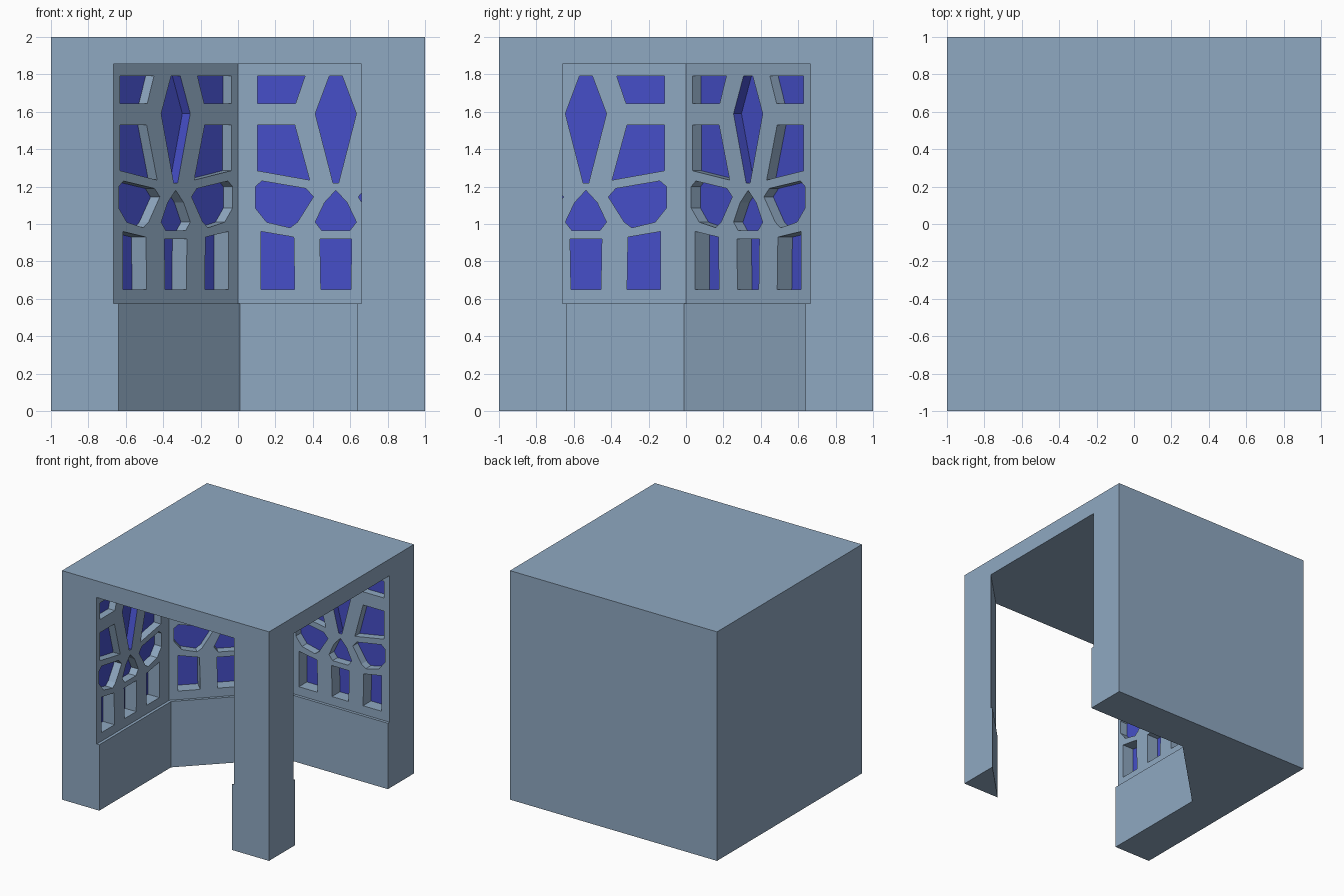
import bpy, bmesh
from mathutils import Vector

if "Cube" in bpy.data.objects:
    bpy.data.objects.remove(bpy.data.objects["Cube"])


def material(name, rgb):
    m = bpy.data.materials.new(name)
    m.diffuse_color = (*rgb, 1)
    m.use_nodes = True
    m.node_tree.nodes["Principled BSDF"].inputs["Base Color"].default_value = m.diffuse_color
    return m


STONE = material("blue grey stone", (0.275, 0.393, 0.534))
GLASS = material("deep blue panel", (0.061, 0.078, 0.58))


def finish(name, bm):
    bmesh.ops.recalc_face_normals(bm, faces=bm.faces)
    me = bpy.data.meshes.new(name)
    bm.to_mesh(me)
    bm.free()
    me.materials.append(STONE)
    me.materials.append(GLASS)
    ob = bpy.data.objects.new(name, me)
    bpy.context.collection.objects.link(ob)
    return ob


def prism(bm, near, far, side_mat=0, far_mat=0):
    """Closed prism between two matching loops of points."""
    a = [bm.verts.new(p) for p in near]
    b = [bm.verts.new(p) for p in far]
    bm.faces.new(a).material_index = side_mat
    bm.faces.new(b).material_index = far_mat
    for i in range(len(a)):
        j = (i + 1) % len(a)
        bm.faces.new((a[i], a[j], b[j], b[i])).material_index = side_mat


def room(name, plan, z0, z1):
    bm = bmesh.new()
    prism(bm, [(x, y, z0) for x, y in plan], [(x, y, z1) for x, y in plan])
    return finish(name, bm)


# Solid corner block
bm = bmesh.new()
bmesh.ops.create_cube(bm, size=2)
bmesh.ops.translate(bm, verts=bm.verts, vec=(0, 0, 1))
block = finish("corner_block", bm)

# Faceted room, open to front and right, with a slightly proud base course
lower = room("lower_room_cutter", [(-.64, -1.2), (-.64, -.01), (.01, .64), (1.2, .64),
                                   (1.2, -.44), (.44, -1.2)], -.2, 1.0)
upper = room("upper_room_cutter", [(-.665, -1.2), (-.665, 0), (0, .665), (1.2, .665),
                                   (1.2, -.46), (.46, -1.2)], .575, 1.855)

# Lattice openings: (outline as distance from centre line and height, depth)
SIDE = [
    ([(-.42, 1.79), (-.165, 1.79), (-.215, 1.645), (-.42, 1.645)], .063),
    ([(-.42, 1.53), (-.22, 1.53), (-.14, 1.235), (-.42, 1.285)], .067),
    ([(-.43, 1.20), (-.395, 1.23), (-.16, 1.19), (-.12, 1.145), (-.205, 1.01),
      (-.245, .98), (-.37, 1.01), (-.43, 1.085)], .07),
    ([(-.40, .96), (-.225, .93), (-.22, .65), (-.40, .65)], .11),
]
DIAMOND = ([(-.035, 1.79), (.035, 1.79), (.11, 1.59), (.015, 1.22), (-.015, 1.22), (-.11, 1.59)], .06)
MIDDLE = [
    ([(0, 1.18), (.06, 1.115), (.11, 1.01), (.075, .965), (-.075, .965), (-.11, 1.01), (-.06, 1.115)], .07),
    ([(-.085, .92), (.085, .92), (.08, .65), (-.08, .65)], .11),
]
mirrored = [([(-u, z) for u, z in o], d) for o, d in SIDE]

# Three panelled walls: centre, direction along wall, direction into the room
WALLS = [
    (Vector((-.665, -.535, 0)), Vector((0, 1, 0)), Vector((1, 0, 0))),
    (Vector((-.333, .332, 0)), Vector((1, 1, 0)).normalized(), Vector((1, -1, 0)).normalized()),
    (Vector((.523, .665, 0)), Vector((1, 0, 0)), Vector((0, -1, 0))),
]
bm = bmesh.new()
for c, along, out in WALLS:
    for outline, depth in SIDE + mirrored + MIDDLE + [DIAMOND]:
        pts = [c + along * u + Vector((0, 0, z)) for u, z in outline]
        sides = 1 if outline is DIAMOND[0] else 0
        prism(bm, [p + out * .03 for p in pts], [p - out * depth for p in pts], sides, 1)
pockets = finish("lattice_cutter", bm)

# Carve, bake and discard the cutters
cutters = (lower, upper, pockets)
for cutter in cutters:
    cutter.hide_render = True
    mod = block.modifiers.new(cutter.name, 'BOOLEAN')
    mod.operation = 'DIFFERENCE'
    mod.solver = 'EXACT'
    mod.object = cutter
    mod.material_mode = 'TRANSFER'
dg = bpy.context.evaluated_depsgraph_get()
baked = bpy.data.meshes.new_from_object(block.evaluated_get(dg))
block.modifiers.clear()
block.data = baked
for cutter in cutters:
    bpy.data.objects.remove(cutter)
